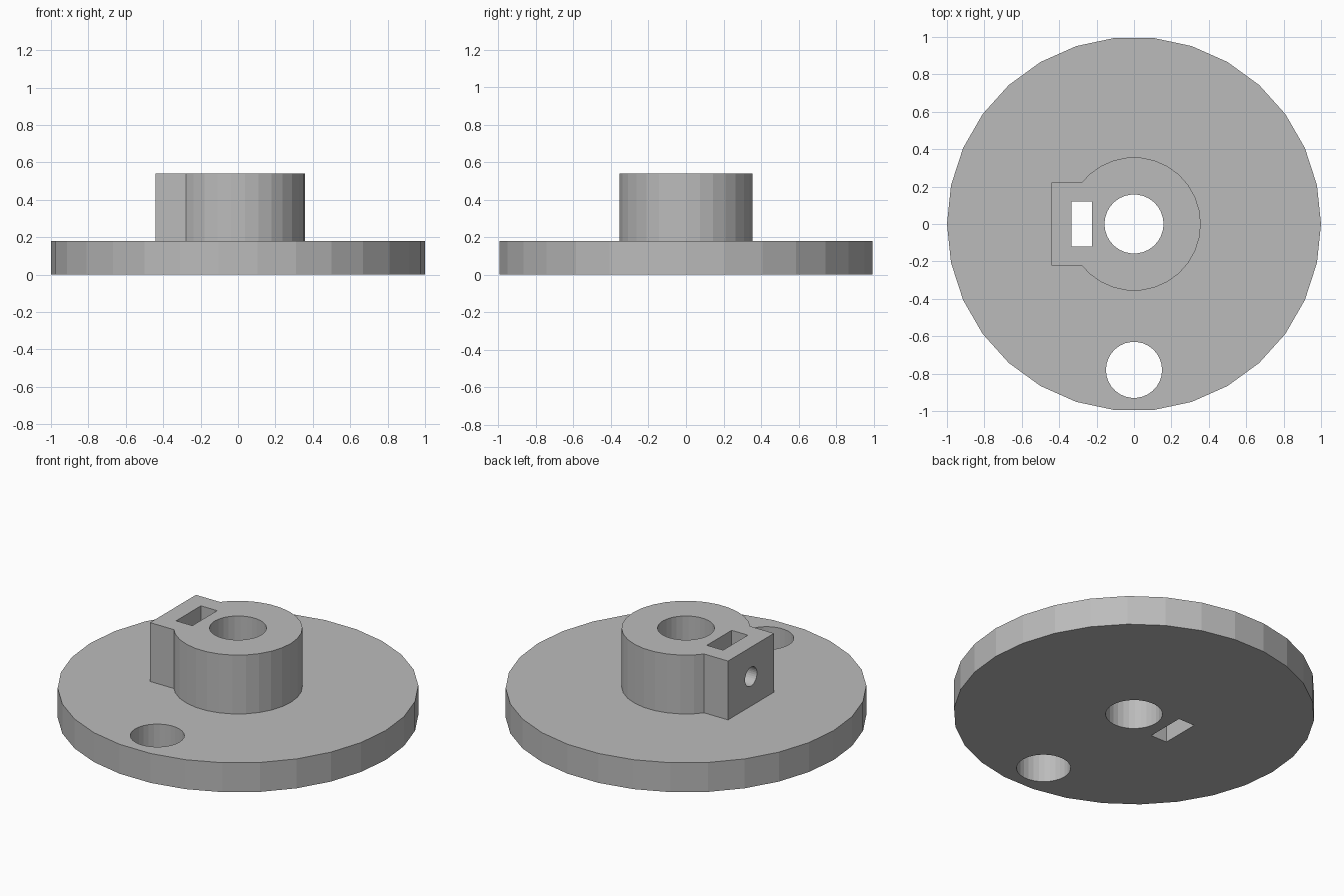
import bpy
from math import pi

if "Cube" in bpy.data.objects:
    bpy.data.objects.remove(bpy.data.objects["Cube"], do_unlink=True)

BASE_TOP, HUB_TOP = 0.18, 0.54
SIDES = 30

grey = bpy.data.materials.new("plain_grey")
grey.use_nodes = True
colour = (0.5, 0.5, 0.5, 1)
grey.diffuse_color = colour
grey.node_tree.nodes["Principled BSDF"].inputs["Base Color"].default_value = colour


def finish(name):
    ob = bpy.context.object
    ob.name = name
    ob.data.materials.append(grey)
    bpy.ops.object.transform_apply(location=True, rotation=True, scale=True)
    return ob


def cylinder(name, radius, z0, z1, y=0):
    bpy.ops.mesh.primitive_cylinder_add(vertices=SIDES, radius=radius, depth=z1 - z0,
                                        location=(0, y, (z0 + z1) / 2),
                                        rotation=(0, 0, pi / 2))
    return finish(name)


def box(name, x0, x1, half_y, z0, z1):
    bpy.ops.mesh.primitive_cube_add(size=1, location=((x0 + x1) / 2, 0, (z0 + z1) / 2))
    bpy.context.object.scale = (x1 - x0, 2 * half_y, z1 - z0)
    return finish(name)


def combine(target, tool, operation):
    tool.hide_render = True
    mod = target.modifiers.new(tool.name, "BOOLEAN")
    mod.operation = operation
    mod.solver = "EXACT"
    mod.object = tool
    bpy.context.view_layer.objects.active = target
    bpy.ops.object.modifier_apply(modifier=mod.name)
    bpy.data.objects.remove(tool, do_unlink=True)


# Round hub with a square clamp block on its right side
hub = cylinder("hub", 0.357, BASE_TOP / 2, HUB_TOP)
combine(hub, box("clamp_block", -0.44, 0, 0.222, BASE_TOP / 2, HUB_TOP), "UNION")

# Base disc joined with the hub
wheel = cylinder("hub_wheel", 1, 0, BASE_TOP)
combine(wheel, hub, "UNION")

# Shaft bore, crank pin hole and nut slot, all cut right through
combine(wheel, cylinder("shaft_bore", 0.158, -0.1, 0.7), "DIFFERENCE")
combine(wheel, cylinder("pin_hole", 0.15, -0.1, 0.7, y=-0.78), "DIFFERENCE")
combine(wheel, box("nut_slot", -0.335, -0.225, 0.12, -0.1, 0.7), "DIFFERENCE")

# Set screw hole running from the block face into the bore
bpy.ops.mesh.primitive_cylinder_add(vertices=SIDES, radius=0.058, depth=0.6,
                                    location=(-0.3, 0, (BASE_TOP + HUB_TOP) / 2),
                                    rotation=(0, pi / 2, 0))
combine(wheel, finish("screw_hole"), "DIFFERENCE")
